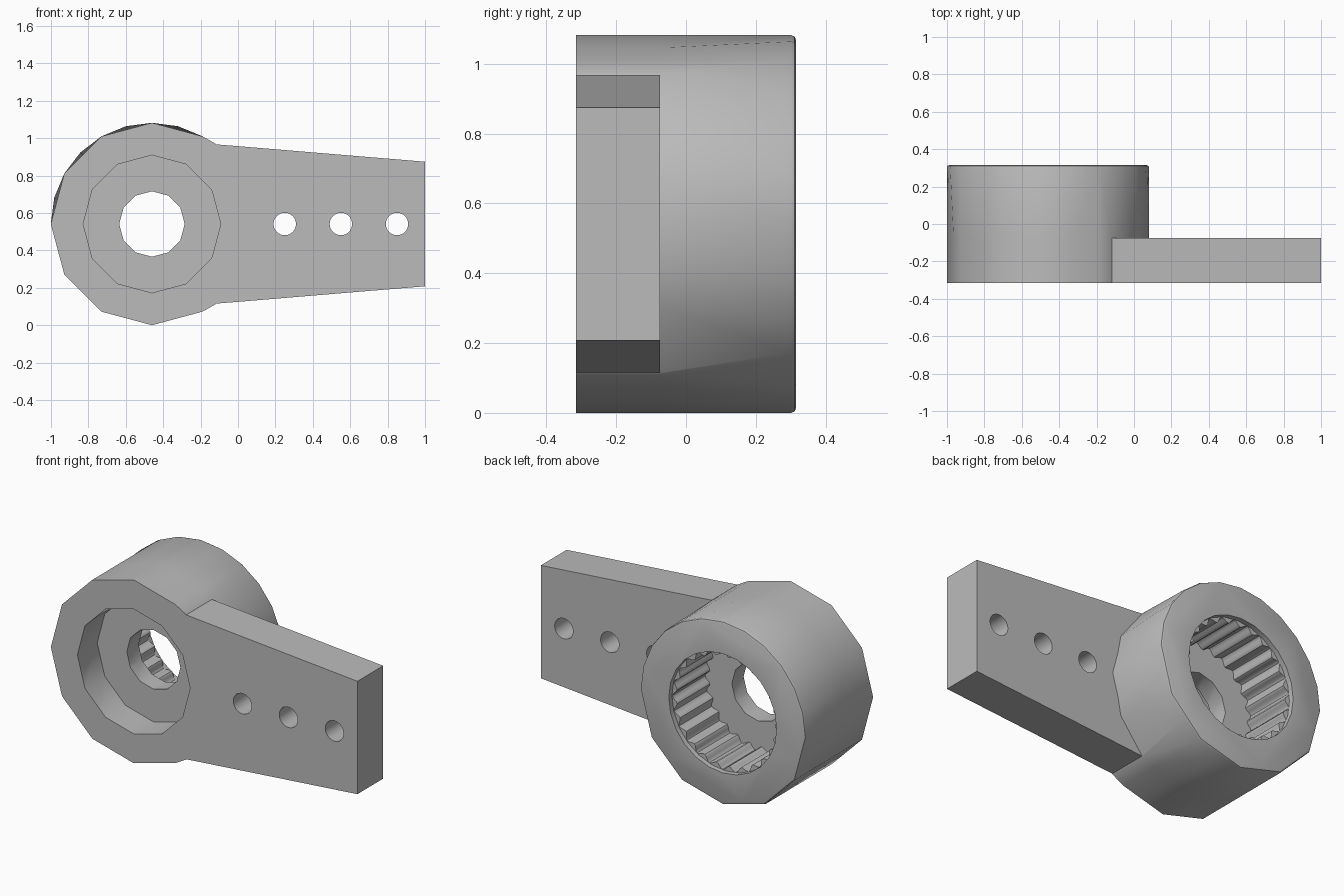
import bpy, bmesh, math

cube = bpy.data.objects.get("Cube")
if cube:
    bpy.data.objects.remove(cube, do_unlink=True)

CX, CZ, R = -0.46, 0.541, 0.541     # hub axis and radius
FRONT, BACK, ARM_BACK = -0.315, 0.315, -0.075

mat = bpy.data.materials.new("grey_plastic")
mat.use_nodes = True
colour = (0.5, 0.5, 0.5, 1)
mat.diffuse_color = colour
mat.node_tree.nodes["Principled BSDF"].inputs["Base Color"].default_value = colour


def loft(name, rings):
    """Solid through rings of equal length; each ring is (y, [(x, z), ...])."""
    bm = bmesh.new()
    loops = [[bm.verts.new((x, y, z)) for x, z in pts] for y, pts in rings]
    for a, b in zip(loops, loops[1:]):
        for i in range(len(a)):
            j = (i + 1) % len(a)
            bm.faces.new((a[i], a[j], b[j], b[i]))
    bm.faces.new(loops[0])
    bm.faces.new(loops[-1])
    quads = [f for f in bm.faces if len(f.verts) == 4]
    bmesh.ops.triangulate(bm, faces=quads)
    bmesh.ops.recalc_face_normals(bm, faces=bm.faces)
    mesh = bpy.data.meshes.new(name)
    bm.to_mesh(mesh)
    bm.free()
    ob = bpy.data.objects.new(name, mesh)
    bpy.context.collection.objects.link(ob)
    mesh.materials.append(mat)
    return ob


def circle(r, n, x=CX, z=CZ):
    turns = [2 * math.pi * i / n for i in range(n)]
    return [(x + r * math.cos(t), z + r * math.sin(t)) for t in turns]


def hub_ring(r, fine_top, meets_arm):
    """Twelve-sided outline, with finer steps on the top and arm corners on request."""
    pts = []
    for i in range(24):
        step = i if i <= 12 else i - 24
        angle, rad = 15.0 * step, r
        if step % 2 and not (fine_top and step > 0):
            rad = r * math.cos(math.radians(15))
        if meets_arm and abs(step) == 3:
            angle, rad = math.copysign(51.6, step), r * 1.012
        if meets_arm and abs(step) == 2:
            angle = math.copysign(26, step)
        t = math.radians(angle)
        pts.append((CX + rad * math.cos(t), CZ + rad * math.sin(t)))
    return pts


def combine(target, tool, operation):
    mod = target.modifiers.new(operation, 'BOOLEAN')
    mod.operation, mod.object, mod.solver = operation, tool, 'EXACT'
    bpy.context.view_layer.objects.active = target
    bpy.ops.object.modifier_apply(modifier=mod.name)
    bpy.data.objects.remove(tool, do_unlink=True)


# Hub with a small rounded back rim
horn = loft("hub_and_arm", [
    (FRONT, hub_ring(R, False, True)),
    (ARM_BACK, hub_ring(R, False, True)),
    (BACK - 0.014, hub_ring(R, True, False)),
    (BACK - 0.004, hub_ring(R - 0.004, True, False)),
    (BACK, hub_ring(R - 0.014, True, False))])

# Tapered arm
half = [(1.0, 0.333), (-0.12, 0.426), (-0.22, 0.3)]
outline = [(x, CZ + h) for x, h in half] + [(x, CZ - h) for x, h in reversed(half)]
combine(horn, loft("arm", [(FRONT, outline), (ARM_BACK, outline)]), 'UNION')

# Front recess and centre hole
combine(horn, loft("recess", [(y, circle(0.368, 12)) for y in (-0.4, -0.13)]), 'DIFFERENCE')
combine(horn, loft("bore", [(y, circle(0.175, 12)) for y in (-0.2, 0.1)]), 'DIFFERENCE')

# Splined socket in the back, with a plain lip
teeth, count = [], 25 * 8
for i in range(count):
    t = 2 * math.pi * i / count
    r = 0.335 + 0.014 * math.cos(25 * t)
    teeth.append((CX + r * math.cos(t), CZ + r * math.sin(t)))
combine(horn, loft("spline", [(-0.02, teeth), (BACK - 0.02, teeth)]), 'DIFFERENCE')
lip = circle(0.352, 24)
combine(horn, loft("lip", [(BACK - 0.03, lip), (0.4, lip)]), 'DIFFERENCE')

# Screw holes along the arm
for x in (0.25, 0.55, 0.85):
    ring = circle(0.06, 32, x)
    combine(horn, loft("screw_hole", [(-0.4, ring), (0.0, ring)]), 'DIFFERENCE')

bpy.ops.object.select_all(action='DESELECT')
horn.select_set(True)
bpy.context.view_layer.objects.active = horn
bpy.ops.object.shade_smooth_by_angle(angle=math.radians(31))
